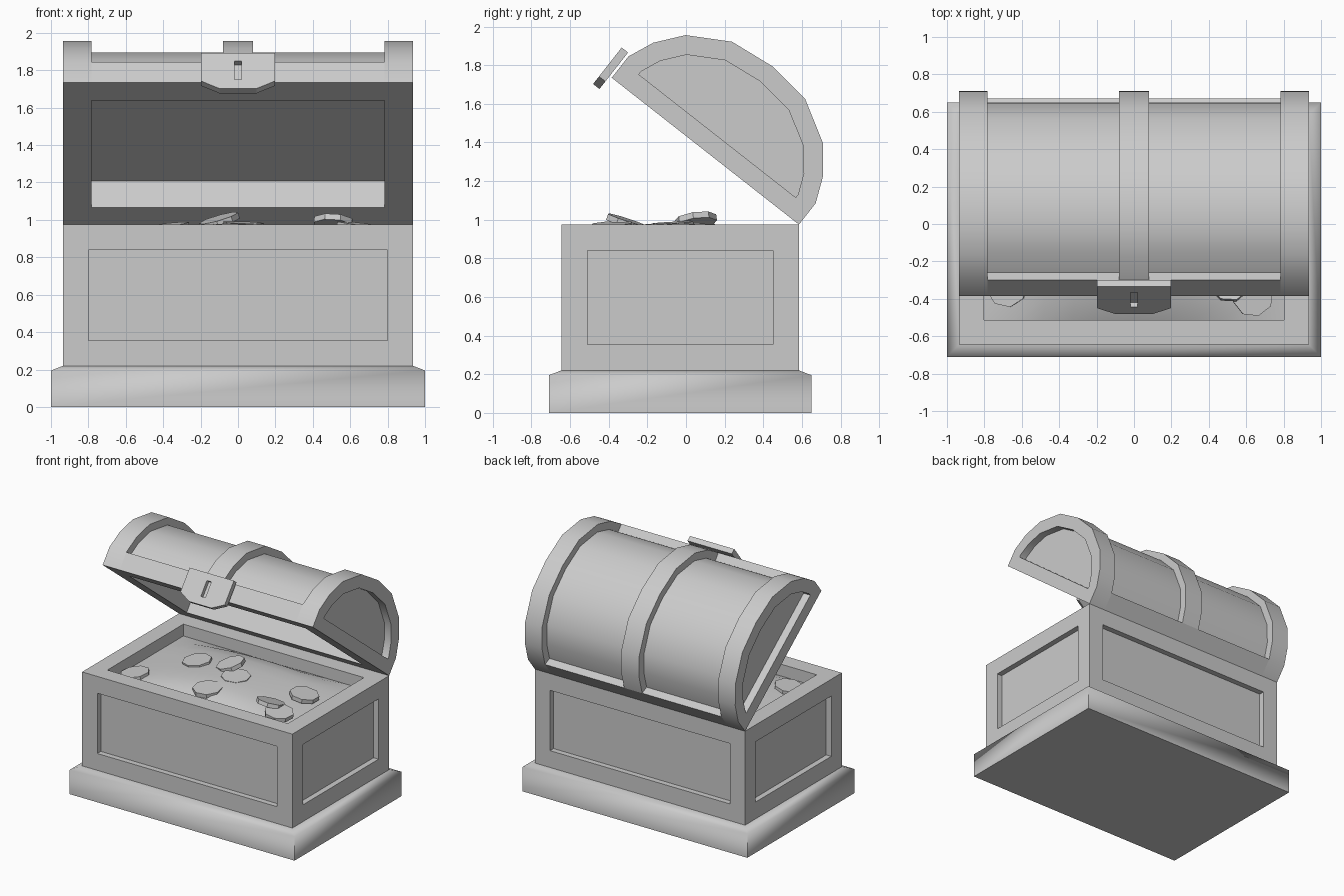
import bpy, bmesh, math
from mathutils import Vector, Matrix

if "Cube" in bpy.data.objects:
    bpy.data.objects.remove(bpy.data.objects["Cube"])


def finish(name, bm, smooth=None):
    bmesh.ops.recalc_face_normals(bm, faces=bm.faces)
    mesh = bpy.data.meshes.new(name)
    bm.to_mesh(mesh)
    bm.free()
    ob = bpy.data.objects.new(name, mesh)
    bpy.context.collection.objects.link(ob)
    if smooth:
        bpy.ops.object.select_all(action='DESELECT')
        ob.select_set(True)
        bpy.context.view_layer.objects.active = ob
        bpy.ops.object.shade_smooth_by_angle(angle=math.radians(smooth))
    return ob


def loft(bm, rings):
    """Join equal-length rings of points and cap both ends."""
    rows = [[bm.verts.new(p) for p in r] for r in rings]
    n = len(rows[0])
    for a, b in zip(rows, rows[1:]):
        for i in range(n):
            bm.faces.new((a[i], a[(i + 1) % n], b[(i + 1) % n], b[i]))
    caps = [bm.faces.new(rows[0]), bm.faces.new(rows[-1])]
    bmesh.ops.recalc_face_normals(bm, faces=bm.faces)
    return caps


def recess(bm, faces, border, depth):
    """Leave a flat border on each face and sink the rest straight in."""
    bmesh.ops.inset_individual(bm, faces=faces, thickness=border, use_even_offset=True)
    for f in bmesh.ops.extrude_discrete_faces(bm, faces=faces)['faces']:
        f.normal_update()
        bmesh.ops.translate(bm, verts=f.verts, vec=f.normal * -depth)


def rect(x, y0, y1, z):
    return [(-x, y0, z), (x, y0, z), (x, y1, z), (-x, y1, z)]


# Plinth with sloped top edge
bm = bmesh.new()
loft(bm, [rect(1, -.71, .65, 0), rect(1, -.71, .65, .195), rect(.935, -.645, .585, .22)])
finish("plinth", bm, 75)

# Body with recessed side panels and open top
bm = bmesh.new()
loft(bm, [rect(.935, -.645, .585, .22), rect(.935, -.645, .585, .975)])
bm.normal_update()
sides = [f for f in bm.faces if abs(f.normal.z) < .5]
top = [f for f in bm.faces if f.normal.z > .5]
recess(bm, sides, .135, .045)
recess(bm, top, .132, .12)
finish("chest_body", bm)

# Treasure mound filling the opening
bm = bmesh.new()
bmesh.ops.create_grid(bm, x_segments=10, y_segments=8, size=1)
for v in bm.verts:
    a, b = v.co.x, v.co.y
    z = .88 + .1 * (1 - a * a) * (1 - b ** 4)
    v.co = (a * .803, -.03 + b * .483, z)
mound = finish("treasure_mound", bm, 40)

# Coins: x, y, z, tilt about x, tilt about y
coins = [(-.37, .01, .96, 4, -6), (-.10, .05, .995, 8, -16), (.03, -.07, .97, 3, 2),
         (-.04, -.33, .955, 5, 0), (.59, 0, .95, -3, 8), (.51, -.31, .985, -18, 4),
         (.635, -.385, .965, 3, 6), (-.68, -.335, .91, 3, -8)]
for i, (x, y, z, rx, ry) in enumerate(coins):
    bm = bmesh.new()
    bmesh.ops.create_cone(bm, cap_ends=True, segments=8, radius1=.11, radius2=.11, depth=.032)
    spin = Matrix.Rotation(i * .7, 4, 'Z')
    tilt = Matrix.Rotation(math.radians(rx), 4, 'X') @ Matrix.Rotation(math.radians(ry), 4, 'Y')
    bm.transform(Matrix.Translation((x, y, z)) @ tilt @ spin)
    finish(f"coin_{i + 1}", bm)

# Lid space: u runs from hinge to front along the underside, v points up out of it
HINGE = Vector((0, .585, .975))
U, V = Vector((0, -.787, .617)), Vector((0, .617, .787))
W = 1.232


def lid(x, u, v):
    return HINGE + Vector((x, 0, 0)) + U * u + V * v


def prism(bm, profile, x0, x1):
    return loft(bm, [[lid(x, u, v) for u, v in profile] for x in (x0, x1)])


half = [(0, .14), (.057, .275), (.165, .41), (.375, .531), (.616, .56)]
arch = half + [(W - u, v) for u, v in half[-2::-1]]


def shrunk(s):
    return [(W / 2 + (u - W / 2) * s, v * s) for u, v in arch]


# Lid barrel with front and back rims and hollow underside
bm = bmesh.new()
prism(bm, [(0, 0), (0, .14)] + shrunk(.9) + [(W, .14), (W, 0), (W - .155, 0),
          (W - .155, .178), (.15, .178), (.15, 0)], -.784, .784)
finish("lid_barrel", bm, 32)

# Lid end bands with recessed end panels
for side, s in (("left", -1), ("right", 1)):
    bm = bmesh.new()
    caps = prism(bm, [(0, 0)] + arch + [(W, 0)], s * .784, s * .935)
    recess(bm, [caps[1]], .1, .06)
    finish(f"lid_end_{side}", bm, 32)

# Centre band over the lid
bm = bmesh.new()
prism(bm, arch + shrunk(.84)[::-1], -.08, .08)
finish("lid_centre_band", bm, 32)


# Lock plate with keyhole slot
def plate(name, outline, u0, u1):
    bm = bmesh.new()
    loft(bm, [[lid(x, u, v) for x, v in outline] for u in (u0, u1)])
    return finish(name, bm)


lock = plate("lock_plate", [(-.197, .155), (.197, .155), (.197, -.035), (.1, -.085),
                            (-.1, -.085), (-.197, -.035)], 1.246, 1.288)
cutter = plate("keyhole_cutter", [(-.02, .1), (.02, .1), (.02, -.025), (-.02, -.025)], 1.256, 1.32)
cutter.hide_render = True
cut = lock.modifiers.new("keyhole", 'BOOLEAN')
cut.operation, cut.object, cut.solver = 'DIFFERENCE', cutter, 'EXACT'
bpy.context.view_layer.objects.active = lock
bpy.ops.object.modifier_apply(modifier=cut.name)
bpy.data.objects.remove(cutter)
